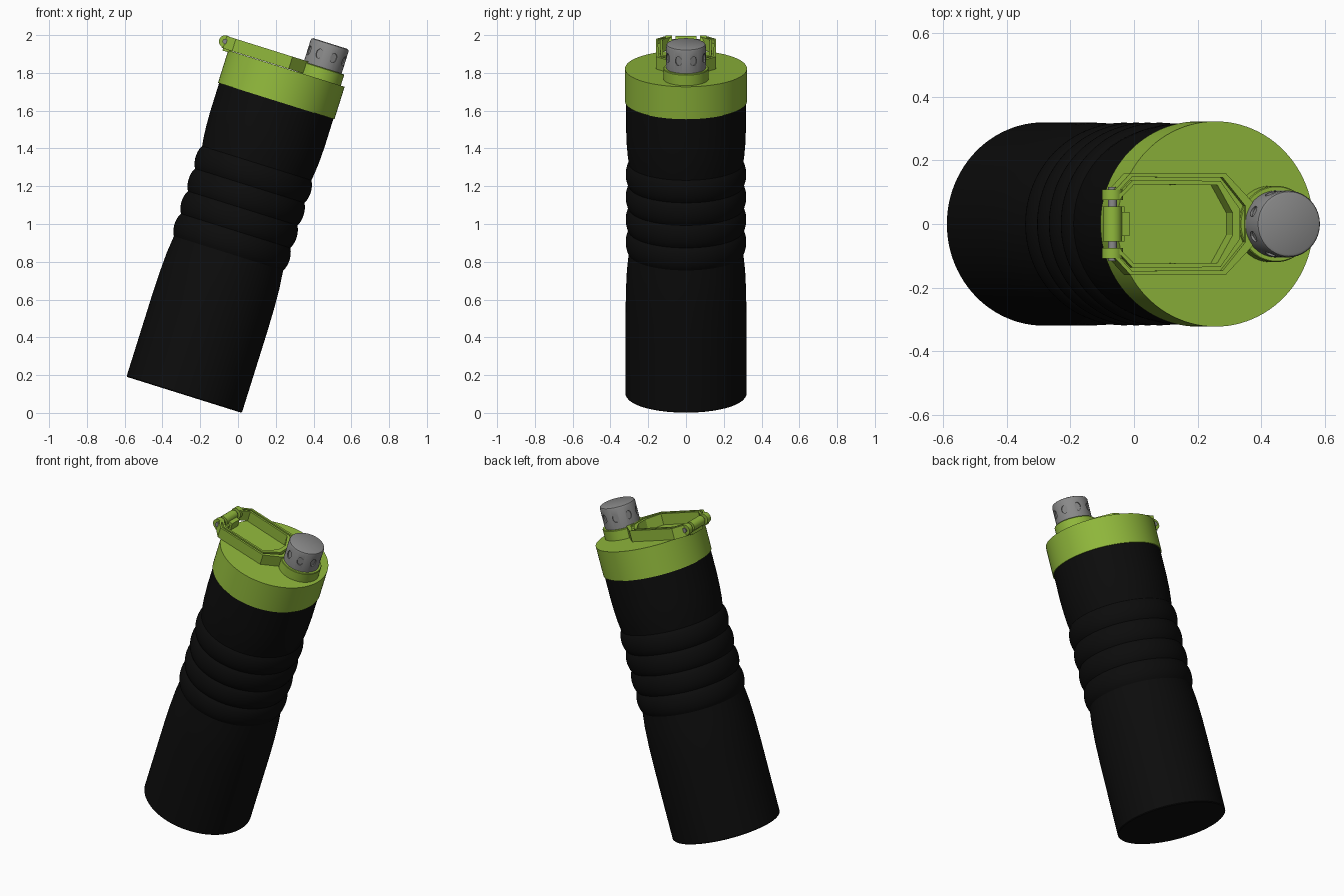
import bpy, bmesh, math
from mathutils import Matrix, Vector

if "Cube" in bpy.data.objects:
    bpy.data.objects.remove(bpy.data.objects["Cube"])

# The bottle is modelled upright, then leaned over by this transform
TILT = Matrix.Translation((-0.285, 0, 0.0957)) @ Matrix.Rotation(math.radians(17.4), 4, 'Y')


def material(name, rgb):
    m = bpy.data.materials.new(name)
    m.diffuse_color = (*rgb, 1)
    m.use_nodes = True
    m.node_tree.nodes["Principled BSDF"].inputs["Base Color"].default_value = m.diffuse_color
    return m


BLACK = material("black", (0.0036, 0.0036, 0.0036))
GREEN = material("lime_green", (0.283, 0.485, 0.045))
GREY = material("grey", (0.25, 0.25, 0.25))


def make(name, bm, mat, angle=30):
    bmesh.ops.recalc_face_normals(bm, faces=bm.faces)
    bm.transform(TILT)
    me = bpy.data.meshes.new(name)
    bm.to_mesh(me)
    bm.free()
    me.materials.append(mat)
    ob = bpy.data.objects.new(name, me)
    bpy.context.collection.objects.link(ob)
    smooth(ob, angle)
    return ob


def smooth(ob, angle=30):
    for p in ob.data.polygons:
        p.use_smooth = True
    ob.data.set_sharp_from_angle(angle=math.radians(angle))


def lathe(name, profile, mat, cx=0.0, seg=96):
    """Closed solid of revolution from (radius, height) points."""
    bm = bmesh.new()
    rings = []
    for r, z in profile:
        rings.append([bm.verts.new((cx + r * math.cos(2 * math.pi * i / seg),
                                    r * math.sin(2 * math.pi * i / seg), z)) for i in range(seg)])
    for a, b in zip(rings, rings[1:]):
        for i in range(seg):
            j = (i + 1) % seg
            bm.faces.new((a[i], a[j], b[j], b[i]))
    bm.faces.new(rings[0])
    bm.faces.new(rings[-1])
    return make(name, bm, mat)


def rod(name, x, z, y0, y1, r, mat, seg=32):
    """Cylinder lying along y."""
    bm = bmesh.new()
    bmesh.ops.create_cone(bm, cap_ends=True, segments=seg, radius1=r, radius2=r, depth=y1 - y0,
                          matrix=Matrix.Translation((x, (y0 + y1) / 2, z)) @ Matrix.Rotation(math.pi / 2, 4, 'X'))
    return make(name, bm, mat)


def box(name, lo, hi, mat):
    lo, hi = Vector(lo), Vector(hi)
    bm = bmesh.new()
    bmesh.ops.create_cube(bm, size=1, matrix=Matrix.Translation((lo + hi) / 2) @ Matrix.Diagonal((*(hi - lo), 1)))
    return make(name, bm, mat)


# Body with four rounded grip ribs
profile = [(0.316, 0), (0.32, 0.005), (0.32, 0.45), (0.318, 0.58), (0.313, 0.69)]
for i in range(4):
    for k in range(9):
        t = k / 9
        profile.append((0.303 + 0.016 * math.sin(math.pi * t) ** 0.7, 0.785 + 0.125 * (i + t)))
profile += [(0.303, 1.285), (0.309, 1.33), (0.314, 1.39), (0.317, 1.47), (0.317, 1.65)]
lathe("bottle_body", profile, BLACK)

# Lid
lathe("lid", [(0.323, 1.63), (0.323, 1.81)], GREEN)

# Spout neck and cap, set towards one edge
CX = 0.182
lathe("spout_neck", [(0.12, 1.80), (0.12, 1.868), (0.117, 1.872)], GREEN, CX, 64)
cap = lathe("spout_cap", [(0.105, 1.868), (0.105, 1.993), (0.1015, 2.002), (0.094, 2.006)], GREY, CX, 64)

# Shallow grip dimples cut round the cap
bm = bmesh.new()
for i in range(8):
    m = (Matrix.Translation((CX, 0, 1.938)) @ Matrix.Rotation(math.radians(22.5 + 45 * i), 4, 'Z')
         @ Matrix.Translation((0.117, 0, 0)) @ Matrix.Diagonal((1, 1, 1.4, 1)) @ Matrix.Rotation(math.pi / 2, 4, 'Y'))
    bmesh.ops.create_cone(bm, cap_ends=True, segments=16, radius1=0.018, radius2=0.018, depth=0.04, matrix=m)
cutter = make("dimple_cutter", bm, GREY)
cutter.hide_render = True
mod = cap.modifiers.new("dimples", 'BOOLEAN')
mod.operation = 'DIFFERENCE'
mod.object = cutter
bpy.context.view_layer.objects.active = cap
bpy.ops.object.modifier_apply(modifier=mod.name)
bpy.data.objects.remove(cutter)
smooth(cap)

# Angular carry loop: channel section swept between an outer and an inner outline
outer = [(-0.36, 0.108), (-0.352, 0.108), (-0.302, 0.16), (0.012, 0.16), (0.10, 0.07)]
inner = [(-0.36, 0.075), (-0.34, 0.075), (-0.290, 0.125), (-0.015, 0.122), (0.035, 0.035)]
outer += [(x, -y) for x, y in reversed(outer)]
inner += [(x, -y) for x, y in reversed(inner)]
LO, MID, HI = 1.812, 1.855, 1.88
section = [(0, LO), (0, HI), (0.36, HI), (0.36, MID), (0.64, MID), (0.64, HI), (1, HI), (1, LO)]
bm = bmesh.new()
rings = []
for (ox, oy), (ix, iy) in zip(outer, inner):
    rings.append([bm.verts.new((ox + (ix - ox) * t, oy + (iy - oy) * t, z)) for t, z in section])
for a, b in zip(rings, rings[1:]):
    for i in range(len(section)):
        j = (i + 1) % len(section)
        bm.faces.new((a[i], a[j], b[j], b[i]))
bm.faces.new(rings[0])
bm.faces.new(rings[-1])
make("carry_loop", bm, GREEN, 20)

# Hinge: knuckles on the loop arms, barrel on the lid, grey pin through all
HX, HZ = -0.352, 1.85
for side, y0, y1 in (("back", 0.075, 0.108), ("front", -0.108, -0.075)):
    rod("hinge_knuckle_" + side, HX, HZ, y0, y1, 0.033, GREEN)
rod("hinge_barrel", HX, HZ, -0.055, 0.055, 0.03, GREEN)
rod("hinge_pin", HX, HZ, -0.116, 0.116, 0.014, GREY)
box("hinge_bracket", (-0.352, -0.055, 1.80), (-0.31, 0.055, 1.84), GREEN)
box("hinge_stop", (-0.325, -0.038, 1.80), (-0.298, 0.038, 1.858), GREEN)
